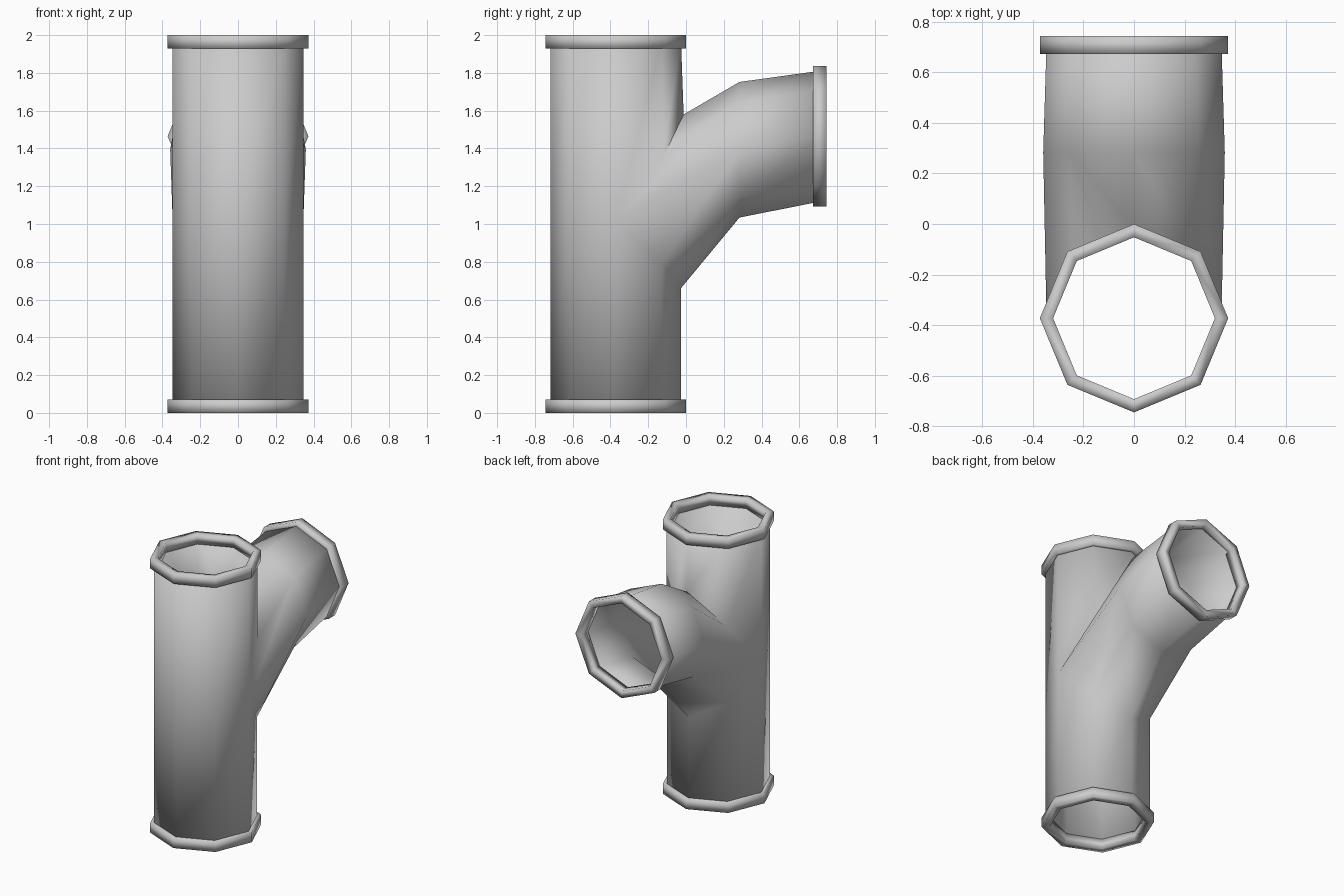
import bpy, bmesh
from math import cos, sin, pi

if "Cube" in bpy.data.objects:
    bpy.data.objects.remove(bpy.data.objects["Cube"])

N = 8            # octagonal pipes
CY = -0.3725     # y of the main pipe axis
BZ = 1.465       # z of the branch mouth axis
R = 0.346        # outer pipe radius


def make_object(name, bm, angle):
    bmesh.ops.recalc_face_normals(bm, faces=bm.faces[:])
    mesh = bpy.data.meshes.new(name)
    bm.to_mesh(mesh)
    bm.free()
    ob = bpy.data.objects.new(name, mesh)
    bpy.context.collection.objects.link(ob)
    bpy.ops.object.select_all(action='DESELECT')
    ob.select_set(True)
    bpy.context.view_layer.objects.active = ob
    bpy.ops.object.shade_smooth_by_angle(angle=angle)
    return ob


def level(r, z):
    """Point function for a ring around the main (vertical) axis."""
    return lambda k: (r * cos(k * pi / 4), CY + r * sin(k * pi / 4), z)


def upright(r, y, z):
    """Point function for a ring facing +y."""
    return lambda k: (r * cos(k * pi / 4), y, z + r * sin(k * pi / 4))


def add_ring(bm, point):
    return [bm.verts.new(point(k)) for k in range(N)]


def bridge(bm, a, b):
    for k in range(N):
        j = (k + 1) % N
        bm.faces.new((a[k], a[j], b[j], b[k]))


# Pipe body: vertical tube with the branch sewn into its back
bm = bmesh.new()
low_z = [1.02, 0.79, 0.66, 0.79] + [1.02] * 4
bottom = add_ring(bm, level(R, 0.03))
low = add_ring(bm, lambda k: level(R, low_z[k])(k))
high = low[:]
for k, z, dy in ((1, 1.35, 0.005), (2, 1.58, 0.014), (3, 1.35, 0.005)):
    x, y, _ = level(R, z)(k)
    high[k] = bm.verts.new((x, y + dy, z))
top = add_ring(bm, level(R, 1.97))
bridge(bm, bottom, low)
for k in range(N):
    j = (k + 1) % N
    bm.faces.new((high[k], high[j], top[j], top[k]))
mouth = [low[0], high[1], high[2], high[3], low[4], low[3], low[2], low[1]]
elbow = add_ring(bm, upright(0.359, 0.283, 1.393))
end = add_ring(bm, upright(R, 0.71, BZ))
bridge(bm, mouth, elbow)
bridge(bm, elbow, end)
body = make_object("pipe_body", bm, pi / 3)
wall = body.modifiers.new("wall", 'SOLIDIFY')
wall.thickness = 0.024
wall.offset = -1


# Flanges: collars around the three openings
def flange(name, ring, start, stop):
    prof = [(0.32, start), (0.3725, start), (0.3725, stop), (0.32, stop)]
    fb = bmesh.new()
    rings = [add_ring(fb, ring(r, t)) for r, t in prof]
    for i in range(4):
        bridge(fb, rings[i], rings[(i + 1) % 4])
    make_object(name, fb, pi)


flange("bottom_flange", level, 0.0, 0.072)
flange("top_flange", level, 1.928, 2.0)
flange("branch_flange", lambda r, y: upright(r, y, BZ), 0.672, 0.743)
